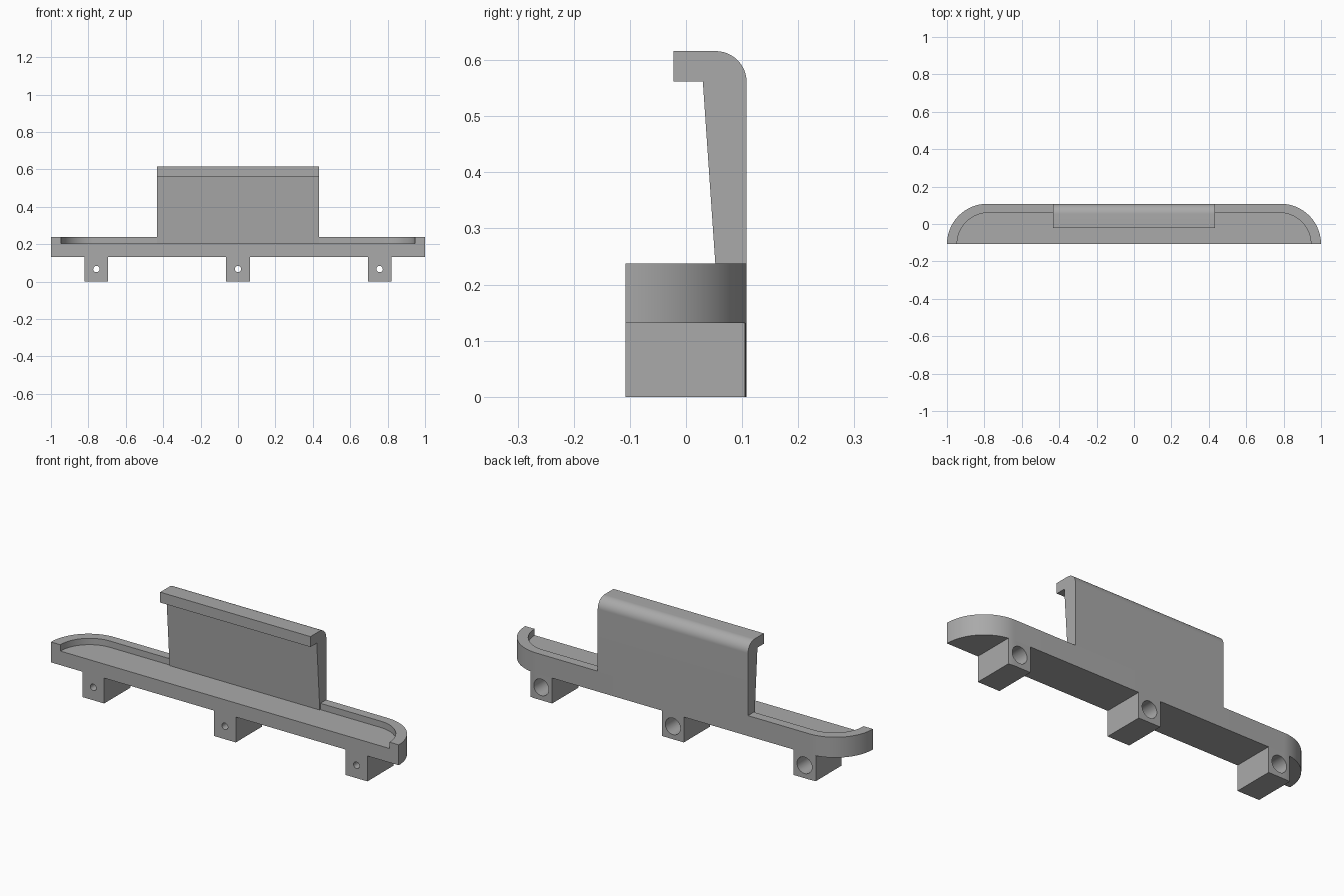
import bpy
import bmesh
from math import cos, sin, pi, sqrt, radians
from mathutils import Matrix, Vector

cube = bpy.data.objects.get("Cube")
if cube:
    bpy.data.objects.remove(cube)

GREY = (0.4, 0.4, 0.4, 1)
mat = bpy.data.materials.new("plain grey")
mat.use_nodes = True
mat.diffuse_color = GREY
mat.node_tree.nodes["Principled BSDF"].inputs["Base Color"].default_value = GREY

DEPTH = 0.108                      # half depth of the tray
FLOOR, UNDER, RIM = 0.205, 0.132, 0.238
PLAN = Matrix.Identity(4)          # profile in x, y, extruded along z
SIDE = Matrix(((0, 0, 1, 0), (1, 0, 0, 0), (0, 1, 0, 0), (0, 0, 0, 1)))  # y, z along x


def prism(name, profile, low, high, frame=PLAN):
    """Extrude a closed profile between two heights of the given frame."""
    bm = bmesh.new()
    face = bm.faces.new([bm.verts.new(frame @ Vector((a, b, low))) for a, b in profile])
    new = bmesh.ops.extrude_face_region(bm, geom=[face])["geom"]
    shift = frame @ Vector((0, 0, high - low))
    bmesh.ops.translate(bm, vec=shift, verts=[v for v in new if isinstance(v, bmesh.types.BMVert)])
    bmesh.ops.recalc_face_normals(bm, faces=bm.faces)
    mesh = bpy.data.meshes.new(name)
    bm.to_mesh(mesh)
    bm.free()
    mesh.materials.append(mat)
    obj = bpy.data.objects.new(name, mesh)
    bpy.context.collection.objects.link(obj)
    return obj


def activate(obj):
    bpy.ops.object.select_all(action='DESELECT')
    obj.select_set(True)
    bpy.context.view_layer.objects.active = obj


def cut(obj, cutter):
    cutter.hide_render = True
    mod = obj.modifiers.new("cut", 'BOOLEAN')
    mod.operation = 'DIFFERENCE'
    mod.solver = 'EXACT'
    mod.object = cutter
    activate(obj)
    bpy.ops.object.modifier_apply(modifier=mod.name)
    bpy.data.objects.remove(cutter)


def arc(cx, cy, r, start, end, steps=24):
    return [(cx + r * cos(start + (end - start) * i / steps),
             cy + r * sin(start + (end - start) * i / steps)) for i in range(steps + 1)]


def rounded_plan(half_width, back, front=-DEPTH):
    """Straight front, quarter-round back corners."""
    r = back + DEPTH
    cx = half_width - r
    pts = arc(cx, -DEPTH, r, 0, pi / 2) + arc(-cx, -DEPTH, r, pi / 2, pi)
    if front < -DEPTH:
        pts += [(-half_width, front), (half_width, front)]
    return pts


# Tray with a shallow pocket open at the front
tray = prism("tray", rounded_plan(1, DEPTH), UNDER, RIM)
cut(tray, prism("pocket_cutter", rounded_plan(0.946, 0.06, -0.2), FLOOR, 0.3))
parts = [tray]

# Upright back plate with a forward hook and a rounded top edge
R = 0.055
profile = [(0.0545, FLOOR), (0.06, FLOOR), (0.06, RIM), (DEPTH, RIM)]
profile += arc(DEPTH - R, 0.616 - R, R, 0, pi / 2)
profile += [(-0.022, 0.616), (-0.022, 0.562), (0.03, 0.562)]
parts.append(prism("hooked_back_plate", profile, -0.432, 0.432, SIDE))


# Mounting lugs follow the tray's back outline
def back_y(x):
    r = 2 * DEPTH
    over = max(0, abs(x) - (1 - r))
    return -DEPTH + sqrt(r * r - over * over)


def hole_cutter(x, radius, y0, y1):
    bpy.ops.mesh.primitive_cylinder_add(vertices=40, radius=radius, depth=y1 - y0,
                                        location=(x, (y0 + y1) / 2, 0.067),
                                        rotation=(pi / 2, 0, 0))
    return bpy.context.object


HALF = 0.063
for name, x in (("right_lug", -0.757), ("middle_lug", 0), ("left_lug", 0.757)):
    steps = [x + HALF - 2 * HALF * i / 12 for i in range(13)]
    plan = [(x - HALF, -DEPTH), (x + HALF, -DEPTH)] + [(a, back_y(a)) for a in steps]
    lug = prism(name, plan, 0, UNDER)
    cut(lug, hole_cutter(x, 0.017, -0.2, 0.2))       # screw hole
    cut(lug, hole_cutter(x, 0.043, -0.06, 0.2))      # counterbore from the back
    parts.append(lug)

for obj in parts:
    activate(obj)
    bpy.ops.object.shade_smooth_by_angle(angle=radians(30))
